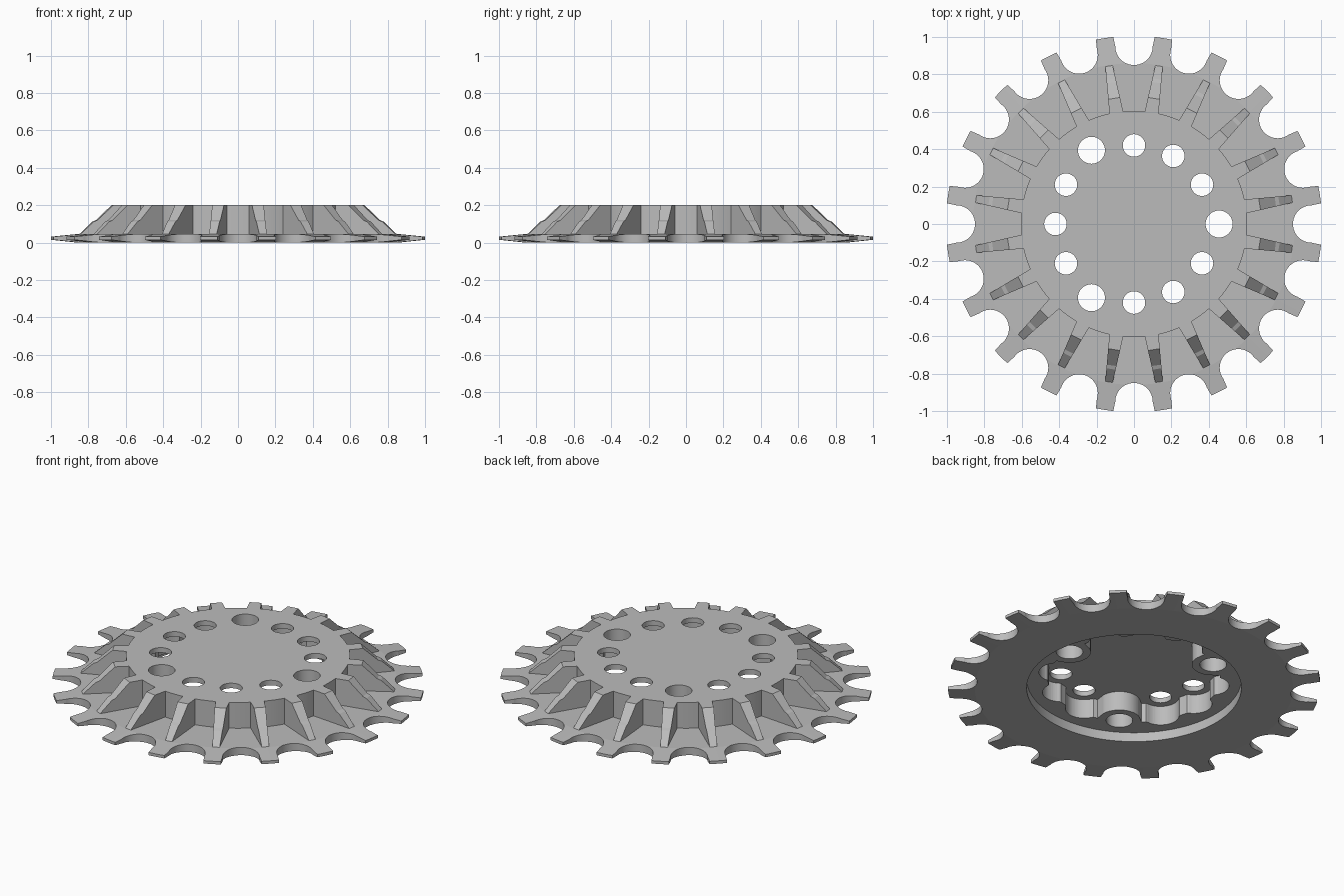
import bpy, bmesh, math
from math import cos, sin, sqrt, radians, pi
from mathutils import Matrix

if "Cube" in bpy.data.objects:
    bpy.data.objects.remove(bpy.data.objects["Cube"], do_unlink=True)

TEETH = 20
PITCH = 2 * pi / TEETH

metal = bpy.data.materials.new("grey metal")
metal.use_nodes = True
GREY = (0.5, 0.5, 0.5, 1)
metal.diffuse_color = GREY
metal.node_tree.nodes["Principled BSDF"].inputs["Base Color"].default_value = GREY


def make_object(name, bm):
    bmesh.ops.recalc_face_normals(bm, faces=bm.faces)
    mesh = bpy.data.meshes.new(name)
    bm.to_mesh(mesh)
    bm.free()
    mesh.materials.append(metal)
    obj = bpy.data.objects.new(name, mesh)
    bpy.context.collection.objects.link(obj)
    return obj


def add_prism(bm, lower, upper):
    """Close two matching loops of 3D points into a solid."""
    a = [bm.verts.new(p) for p in lower]
    b = [bm.verts.new(p) for p in upper]
    bm.faces.new(a)
    bm.faces.new(b)
    for i in range(len(a)):
        j = (i + 1) % len(a)
        bm.faces.new((a[i], a[j], b[j], b[i]))
    return a + b


def extrude_outline(bm, outline, z0, z1):
    return add_prism(bm, [(x, y, z0) for x, y in outline], [(x, y, z1) for x, y in outline])


def turn(bm, verts, angle):
    bmesh.ops.rotate(bm, verts=verts, matrix=Matrix.Rotation(angle, 3, "Z"))


def combine(body, tool, operation):
    mod = body.modifiers.new(tool.name, "BOOLEAN")
    mod.operation, mod.solver, mod.object = operation, "EXACT", tool
    bpy.context.view_layer.objects.active = body
    bpy.ops.object.modifier_apply(modifier=mod.name)
    bpy.data.objects.remove(tool, do_unlink=True)


# Turned body: raised hub, flat plate, thinned rim, stepped underside
profile = [(0, 0.2), (0.605, 0.2), (0.605, 0.046), (0.86, 0.046), (1.006, 0.032),
           (1.006, 0.015), (0.86, 0), (0.58, 0), (0.58, 0.055), (0, 0.055)]
bm = bmesh.new()
points = [bm.verts.new((r, 0, z)) for r, z in profile]
edges = [bm.edges.new(pair) for pair in zip(points, points[1:])]
bmesh.ops.spin(bm, geom=points + edges, axis=(0, 0, 1), cent=(0, 0, 0),
               angle=2 * pi, steps=240, use_duplicate=False)
bmesh.ops.remove_doubles(bm, verts=bm.verts, dist=1e-5)
sprocket = make_object("sprocket", bm)

# Tapered ribs with a stepped slope, one behind each tooth
rib_side = [(0.58, 0.02), (0.58, 0.2), (0.68, 0.2), (0.765, 0.12),
            (0.785, 0.112), (0.855, 0.046), (0.855, 0.02)]
bm = bmesh.new()
for k in range(TEETH):
    def half(r):
        return 0.037 - 0.068 * (r - 0.605)
    verts = add_prism(bm, [(r, -half(r), z) for r, z in rib_side],
                      [(r, half(r), z) for r, z in rib_side])
    turn(bm, verts, (k + 0.5) * PITCH)
combine(sprocket, make_object("ribs", bm), "UNION")

# Round-bottomed gaps between the teeth
gap = [(0.95 + 0.1 * cos(a), 0.1 * sin(a))
       for a in (pi / 2 + pi * i / 48 for i in range(49))]
gap = [(1.1, 0.13), (1.006, 0.112)] + gap + [(1.006, -0.112), (1.1, -0.13)]
bm = bmesh.new()
for k in range(TEETH):
    turn(bm, extrude_outline(bm, gap, -0.1, 0.1), k * PITCH)
combine(sprocket, make_object("tooth_gaps", bm), "DIFFERENCE")


# Scalloped pocket underneath, bulging in at the three large holes
def pocket_radius(deg):
    big = radians((deg + 60) % 120 - 60)
    reach = 0.115 ** 2 - (0.455 * sin(big)) ** 2
    if reach > 0:
        return 0.455 * cos(big) - sqrt(reach)
    small = radians((deg + 15) % 30 - 15)
    reach = max(0.1 ** 2 - (0.42 * sin(small)) ** 2, 0)
    return max(0.465, 0.42 * cos(small) + sqrt(reach))


bm = bmesh.new()
pocket = [(pocket_radius(d) * cos(radians(d)), pocket_radius(d) * sin(radians(d)))
          for d in range(360)]
extrude_outline(bm, pocket, -0.1, 0.17)
combine(sprocket, make_object("pocket", bm), "DIFFERENCE")

# Ring of twelve through holes, every fourth one larger
bm = bmesh.new()
for k in range(12):
    ring, radius = (0.455, 0.072) if k % 4 == 0 else (0.42, 0.06)
    spot = Matrix.Rotation(k * pi / 6, 4, "Z") @ Matrix.Translation((ring, 0, 0.1))
    bmesh.ops.create_cone(bm, cap_ends=True, segments=96, radius1=radius,
                          radius2=radius, depth=0.5, matrix=spot)
combine(sprocket, make_object("bolt_holes", bm), "DIFFERENCE")

bpy.ops.object.select_all(action="DESELECT")
sprocket.select_set(True)
bpy.context.view_layer.objects.active = sprocket
bpy.ops.object.shade_smooth_by_angle(angle=radians(5))
